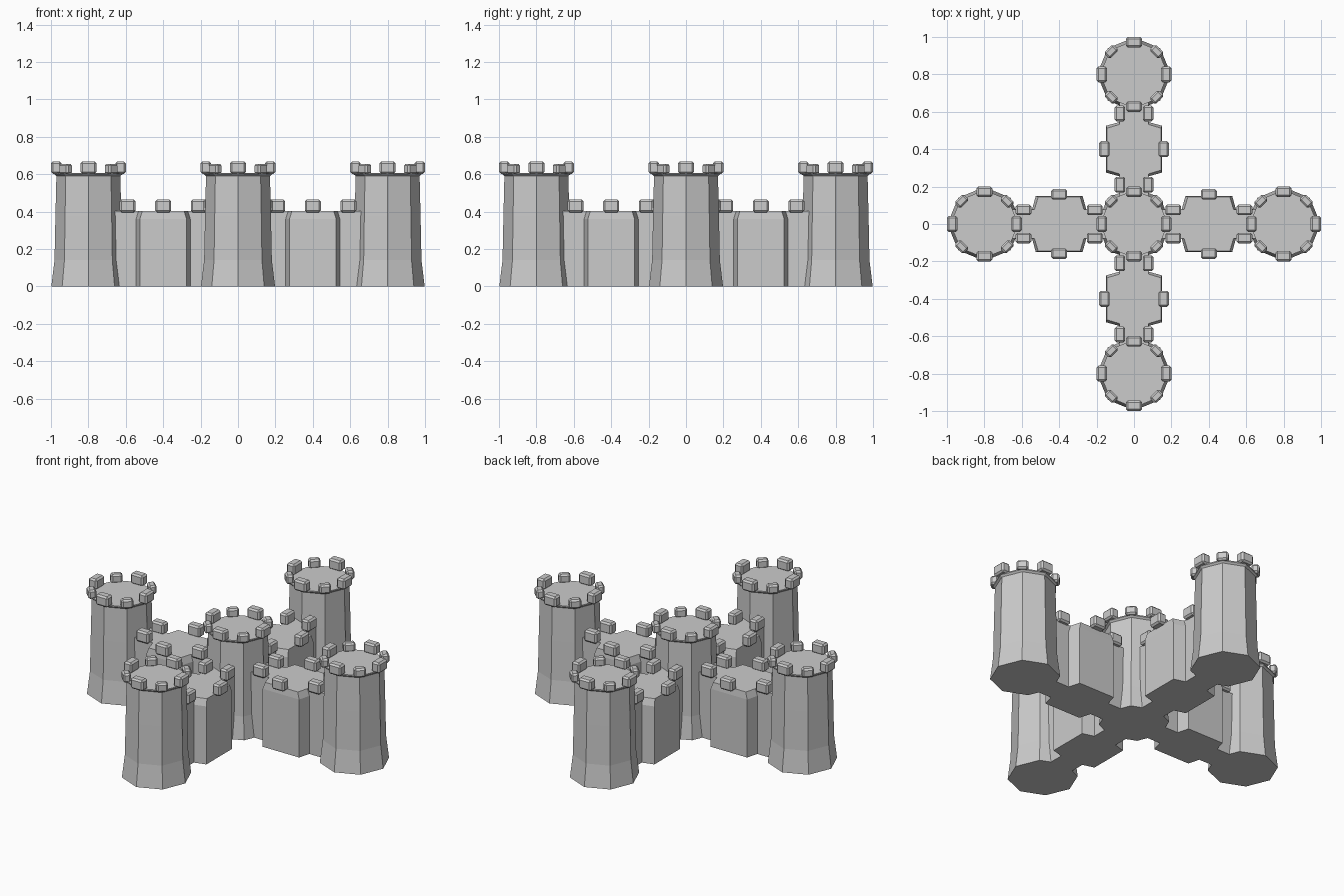
import bpy, bmesh
from math import pi, cos, sin
from mathutils import Matrix

if "Cube" in bpy.data.objects:
    bpy.data.objects.remove(bpy.data.objects["Cube"])


def new_object(name, bm):
    bmesh.ops.recalc_face_normals(bm, faces=bm.faces)
    mesh = bpy.data.meshes.new(name)
    bm.to_mesh(mesh)
    bm.free()
    obj = bpy.data.objects.new(name, mesh)
    bpy.context.collection.objects.link(obj)
    return obj


def loft(name, rings):
    """Skin stacked rings of 3D points and cap both ends."""
    bm = bmesh.new()
    loops = [[bm.verts.new(p) for p in ring] for ring in rings]
    n = len(loops[0])
    for a, b in zip(loops, loops[1:]):
        for i in range(n):
            j = (i + 1) % n
            bm.faces.new((a[i], a[j], b[j], b[i]))
    bm.faces.new(loops[0][::-1])
    bm.faces.new(loops[-1])
    return new_object(name, bm)


def merlon(name, matrix, tangent, radial, z0, z1):
    """Chamfered battlement block; local x points outward."""
    bm = bmesh.new()
    bmesh.ops.create_cube(bm, size=1)
    bmesh.ops.scale(bm, vec=(radial, tangent, z1 - z0), verts=bm.verts)
    bmesh.ops.translate(bm, vec=(0, 0, (z0 + z1) / 2), verts=bm.verts)
    bmesh.ops.bevel(bm, geom=bm.edges[:], offset=0.01, segments=1, affect='EDGES')
    new_object(name, bm).matrix_world = matrix


def wall_plan(z, half, out):
    """Wall outline along +x with a wider middle bay."""
    side = [(0.12, 0.078), (0.4 - half - 0.02, 0.078), (0.4 - half, out),
            (0.4 + half, out), (0.4 + half + 0.02, 0.078), (0.68, 0.078)]
    return [(x, -y, z) for x, y in side] + [(x, y, z) for x, y in reversed(side)]


# Octagonal towers: flared foot, slim shaft, thin cornice
TOWER = [(0.198, 0), (0.181, 0.14), (0.176, 0.38), (0.171, 0.59),
         (0.182, 0.6), (0.182, 0.607)]
centres = [(0, 0), (0.8, 0), (-0.8, 0), (0, 0.8), (0, -0.8)]
for cx, cy in centres:
    loft("tower", [[(cx + r * cos(i * pi / 4), cy + r * sin(i * pi / 4), z)
                    for i in range(8)] for r, z in TOWER])
    # Eight battlements, slightly smaller on the diagonals
    for i in range(8):
        turn = Matrix.Translation((cx, cy, 0)) @ Matrix.Rotation(i * pi / 4, 4, 'Z')
        place = turn @ Matrix.Translation((0.172, 0, 0))
        if i % 2:
            merlon("tower_merlon", place, 0.068, 0.046, 0.6, 0.655)
        else:
            merlon("tower_merlon", place, 0.085, 0.056, 0.602, 0.668)

# Four walls joining the middle tower to the outer ones
for k in range(4):
    turn = Matrix.Rotation(k * pi / 2, 4, 'Z')
    wall = loft("wall", [wall_plan(0, 0.125, 0.15), wall_plan(0.36, 0.125, 0.15),
                         wall_plan(0.402, 0.112, 0.145)])
    wall.matrix_world = turn
    # Wall battlements: two by each tower and one on each bay
    for x, y in ((0.21, 0.075), (0.4, 0.158), (0.59, 0.075)):
        for s in (1, -1):
            place = turn @ Matrix.Translation((x, s * y, 0)) @ Matrix.Rotation(s * pi / 2, 4, 'Z')
            merlon("wall_merlon", place, 0.085, 0.056, 0.395, 0.465)
